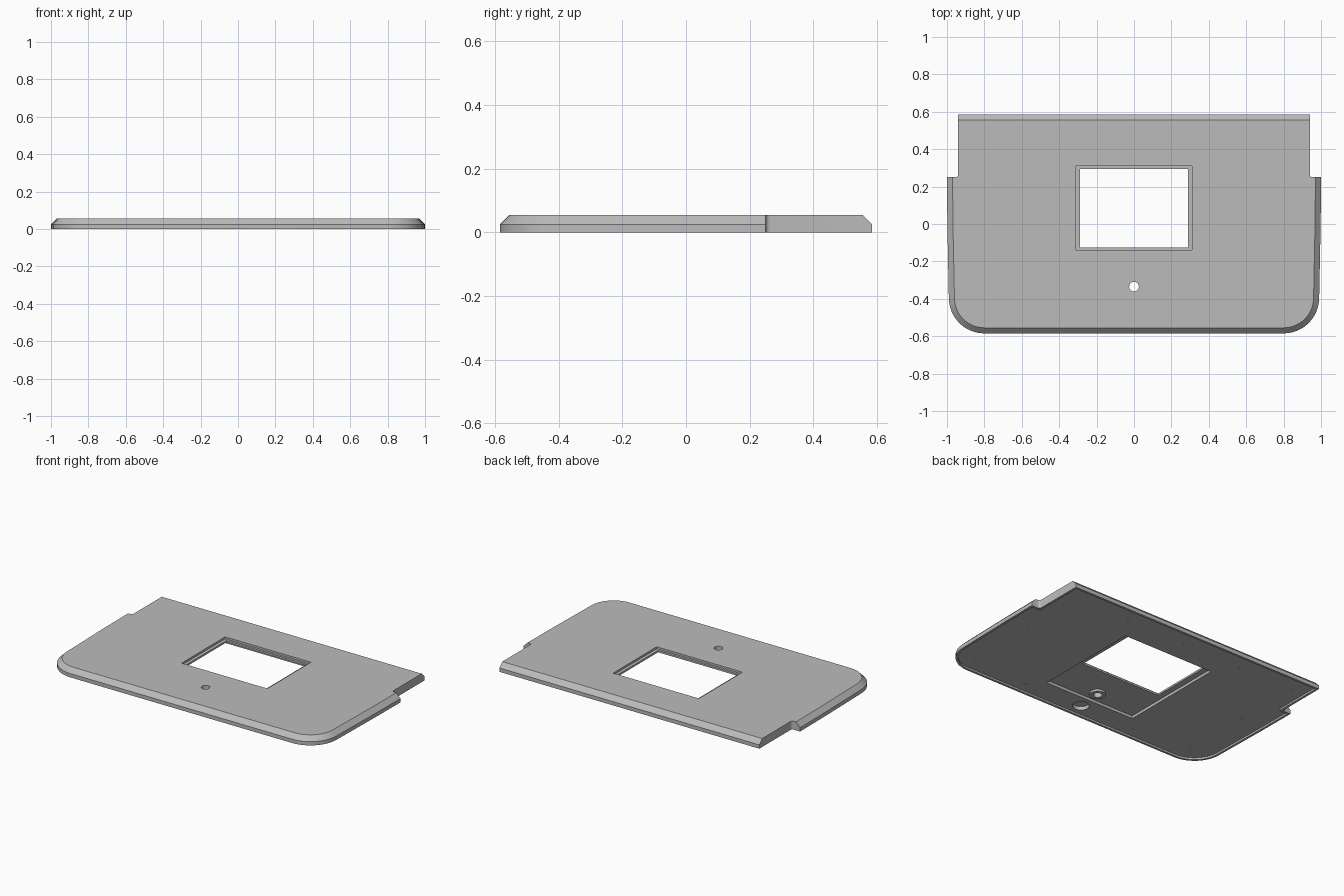
import bpy, bmesh
from math import sin, cos, pi, radians

cube = bpy.data.objects.get("Cube")
if cube:
    bpy.data.objects.remove(cube, do_unlink=True)

grey = bpy.data.materials.new("plain_grey")
grey.use_nodes = True
colour = (0.5, 0.5, 0.5, 1)
grey.diffuse_color = colour
grey.node_tree.nodes["Principled BSDF"].inputs["Base Color"].default_value = colour

TOP, EDGE, BEVEL = 0.055, 0.025, 0.03


def outline(inset, side_inset=0.0):
    """Plate outline: rounded front corners, notched and narrower at the back."""
    cx, cy = 0.80, -0.395
    rx, ry = 0.19 - inset, 0.19 - inset
    half = [(cx + rx * sin(a), cy - ry * cos(a))
            for a in (i * pi / 24 for i in range(13))]
    notch_y, neck = 0.25 - side_inset, 0.94 - side_inset
    half.append((0.998 - inset, 0.0))
    half.append((1.0 - inset, notch_y))
    # small fillet where the wide part meets the back part
    half += [(neck + 0.015 - 0.015 * sin(a), notch_y + 0.015 - 0.015 * cos(a))
             for a in (i * pi / 8 for i in range(5))]
    half.append((neck, 0.585 - inset))
    return half + [(-x, y) for x, y in reversed(half)]


def loft(name, layers):
    """Join stacked outlines, given as (points, z), into a closed solid."""
    bm = bmesh.new()
    rings = [[bm.verts.new((x, y, z)) for x, y in pts] for pts, z in layers]
    for low, high in zip(rings, rings[1:]):
        n = len(low)
        for i in range(n):
            j = (i + 1) % n
            bm.faces.new((low[i], low[j], high[j], high[i]))
    bm.faces.new(rings[0][::-1])
    bm.faces.new(rings[-1])
    bmesh.ops.recalc_face_normals(bm, faces=bm.faces)
    mesh = bpy.data.meshes.new(name)
    bm.to_mesh(mesh)
    bm.free()
    mesh.materials.append(grey)
    ob = bpy.data.objects.new(name, mesh)
    bpy.context.collection.objects.link(ob)
    return ob


def box(x, y0, y1):
    return [(-x, y0), (x, y0), (x, y1), (-x, y1)]


def circle(x, y, r, n=24):
    return [(x + r * cos(2 * pi * i / n), y + r * sin(2 * pi * i / n)) for i in range(n)]


def cut(target, pts, z0, z1):
    """Subtract a prism from the target."""
    cutter = loft("cutter", [(pts, z0), (pts, z1)])
    cutter.hide_render = True
    mod = target.modifiers.new("cut", "BOOLEAN")
    mod.operation, mod.solver, mod.object = "DIFFERENCE", "EXACT", cutter
    bpy.context.view_layer.objects.active = target
    bpy.ops.object.modifier_apply(modifier=mod.name)
    bpy.data.objects.remove(cutter, do_unlink=True)


def smooth(ob):
    bpy.ops.object.select_all(action="DESELECT")
    ob.select_set(True)
    bpy.context.view_layer.objects.active = ob
    bpy.ops.object.shade_smooth_by_angle(angle=radians(25))


# Plate with vertical edge and bevelled top
plate = loft("cover_plate", [(outline(0), 0), (outline(0), EDGE), (outline(BEVEL), TOP)])

# Shallow hollow below, leaving a thin rim
cut(plate, outline(0.015, 0.015), -0.05, 0.012)
# Deeper pocket below, around the window and hole
cut(plate, box(0.33, -0.41, 0.315), -0.05, 0.03)
# Window opening and the step around its top edge
cut(plate, box(0.29, -0.125, 0.295), -0.05, 0.1)
cut(plate, box(0.31, -0.14, 0.31), 0.042, 0.1)
# Round through hole and blind round pocket near the front
cut(plate, circle(0, -0.335, 0.026), -0.05, 0.1)
cut(plate, circle(0, -0.49, 0.05), -0.05, 0.035)

# Small screw holes in the underside
half_holes = [(0.83, 0.46), (0.43, 0.46), (0.83, 0.01), (0.83, -0.47), (0.41, -0.5)]
for x, y in half_holes + [(-x, y) for x, y in half_holes] + [(0, 0.46)]:
    cut(plate, circle(x, y, 0.006, 8), -0.05, 0.03)
smooth(plate)

# Collar around the hole on the underside
collar = loft("hole_collar", [(circle(0, -0.335, 0.048), 0.016), (circle(0, -0.335, 0.048), 0.032)])
cut(collar, circle(0, -0.335, 0.026), -0.05, 0.1)
smooth(collar)
